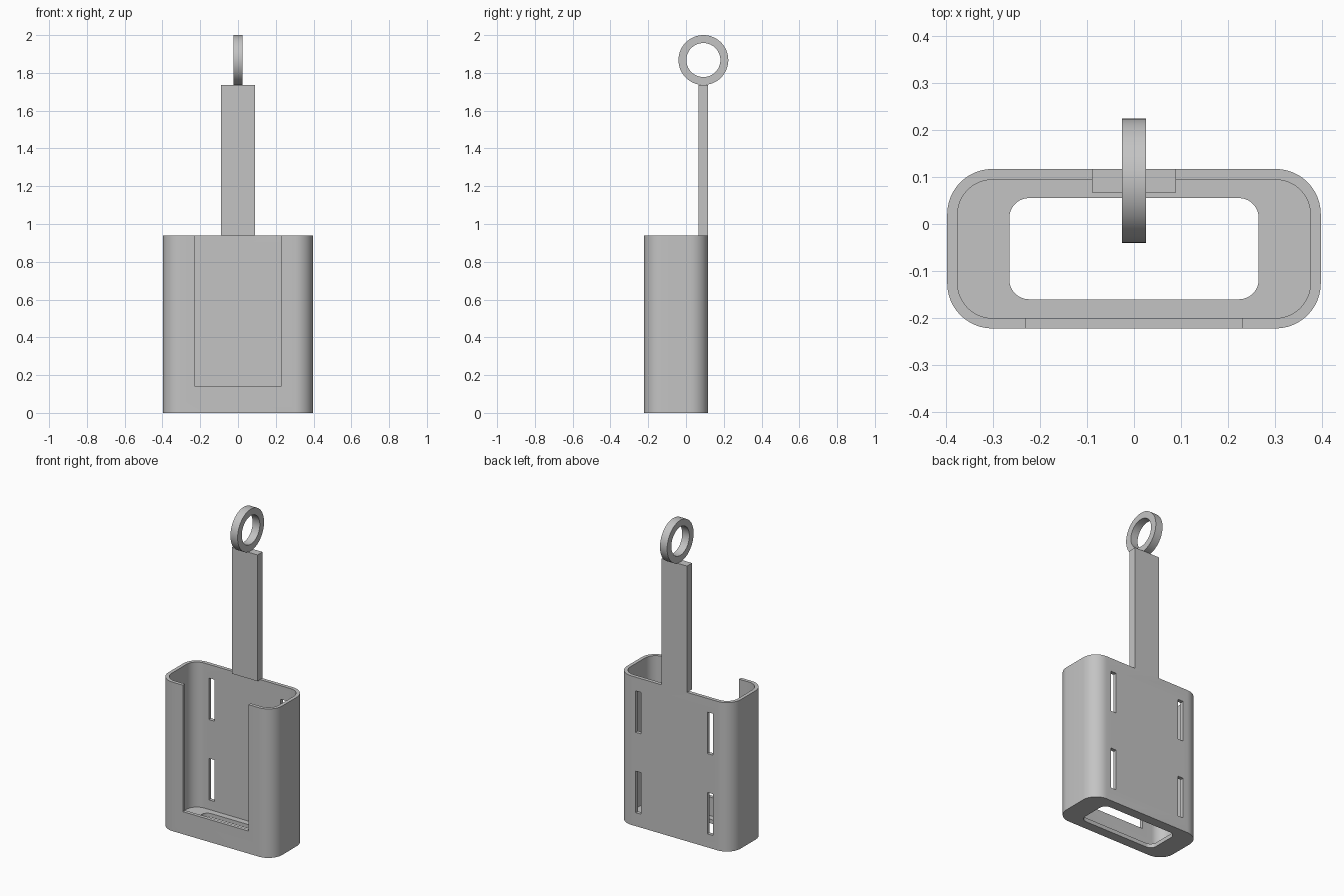
import bpy, bmesh, math

old = bpy.data.objects.get("Cube")
if old:
    bpy.data.objects.remove(old, do_unlink=True)

GREY = (0.55, 0.55, 0.55, 1)
mat = bpy.data.materials.new("plain_grey")
mat.use_nodes = True
mat.diffuse_color = GREY
mat.node_tree.nodes["Principled BSDF"].inputs["Base Color"].default_value = GREY


def prism(name, x, y0, y1, z0, z1, radius=0.0, cx=0.0, steps=12):
    """Upright box of half width x, with rounded vertical corners if radius is set."""
    cy, hy = (y0 + y1) / 2, (y1 - y0) / 2
    outline = []
    for i, (sx, sy) in enumerate([(1, 1), (-1, 1), (-1, -1), (1, -1)]):
        for k in range(steps + 1 if radius else 1):
            a = math.pi / 2 * (i + k / steps)
            outline.append((cx + sx * (x - radius) + radius * math.cos(a),
                            cy + sy * (hy - radius) + radius * math.sin(a)))
    bm = bmesh.new()
    base = bm.faces.new([bm.verts.new((px, py, z0)) for px, py in outline])
    top = bmesh.ops.extrude_face_region(bm, geom=[base])["geom"]
    bmesh.ops.translate(bm, vec=(0, 0, z1 - z0),
                        verts=[v for v in top if isinstance(v, bmesh.types.BMVert)])
    bmesh.ops.recalc_face_normals(bm, faces=bm.faces)
    return finish(name, bm)


def finish(name, bm):
    mesh = bpy.data.meshes.new(name)
    bm.to_mesh(mesh)
    bm.free()
    mesh.materials.append(mat)
    obj = bpy.data.objects.new(name, mesh)
    bpy.context.collection.objects.link(obj)
    return obj


def select(obj):
    bpy.ops.object.select_all(action="DESELECT")
    obj.select_set(True)
    bpy.context.view_layer.objects.active = obj


def cut(target, cutter):
    select(target)
    mod = target.modifiers.new("cut", "BOOLEAN")
    mod.operation = "DIFFERENCE"
    mod.solver = "EXACT"
    mod.object = cutter
    bpy.ops.object.modifier_apply(modifier=mod.name)
    bpy.data.objects.remove(cutter, do_unlink=True)


# Holder: rounded shell, hollow and open at the top
FRONT, BACK, HEIGHT = -0.222, 0.117, 0.94
holder = prism("holder", 0.397, FRONT, BACK, 0, HEIGHT, 0.096)
cut(holder, prism("cavity", 0.375, -0.2, 0.094, 0.025, 1.1, 0.074))

# Floor opening and front window
cut(holder, prism("floor_hole", 0.265, -0.16, 0.055, -0.1, 0.1, 0.042))
cut(holder, prism("front_window", 0.23, -0.3, -0.12, 0.142, 1.1))

# Four upright slots through the back wall
for cx in (-0.25, 0.25):
    for z0 in (0.085, 0.592):
        cut(holder, prism("slot", 0.019, 0.05, 0.2, z0, z0 + 0.262, cx=cx))

# Strap rising from the back rim
strap = prism("strap", 0.089, 0.067, BACK, HEIGHT, 1.737)

# Hanging ring: a square section spun about the x axis
bm = bmesh.new()
CENTRE = (0, 0.092, 1.868)
section = [bm.verts.new((x, CENTRE[1], CENTRE[2] + r))
           for x, r in [(-0.025, 0.09), (0.025, 0.09), (0.025, 0.132), (-0.025, 0.132)]]
edges = [bm.edges.new((section[i], section[(i + 1) % 4])) for i in range(4)]
bmesh.ops.spin(bm, geom=section + edges, cent=CENTRE, axis=(1, 0, 0),
               angle=2 * math.pi, steps=64, use_merge=True)
bmesh.ops.remove_doubles(bm, verts=bm.verts, dist=0.0001)
bmesh.ops.recalc_face_normals(bm, faces=bm.faces)
ring = finish("hanging_ring", bm)

for obj in (holder, ring):
    select(obj)
    bpy.ops.object.shade_smooth_by_angle(angle=math.radians(30))
